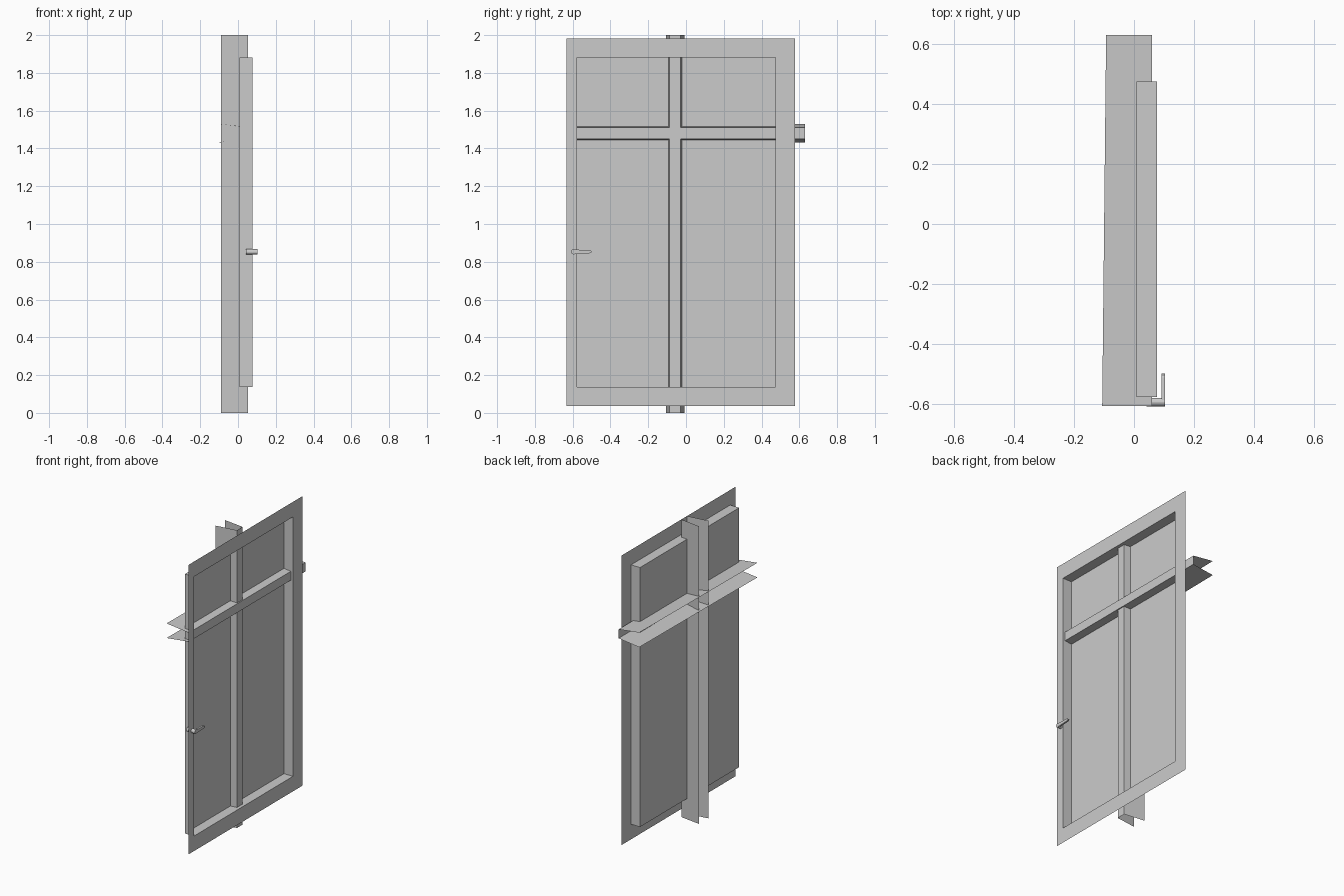
import bpy, bmesh, math
from mathutils import Matrix, Vector

if "Cube" in bpy.data.objects:
    bpy.data.objects.remove(bpy.data.objects["Cube"])


def make(name, bm):
    bmesh.ops.remove_doubles(bm, verts=bm.verts, dist=1e-5)
    bmesh.ops.recalc_face_normals(bm, faces=bm.faces)
    mesh = bpy.data.meshes.new(name)
    bm.to_mesh(mesh)
    bm.free()
    ob = bpy.data.objects.new(name, mesh)
    bpy.context.collection.objects.link(ob)
    return ob


def rect(x, y0, y1, z0, z1):
    return [Vector(p) for p in ((x, y0, z0), (x, y1, z0), (x, y1, z1), (x, y0, z1))]


def add_strip(bm, a, b, closed=True):
    # quads joining two matching outlines
    va, vb = [bm.verts.new(p) for p in a], [bm.verts.new(p) for p in b]
    n = len(a)
    for i in range(n if closed else n - 1):
        j = (i + 1) % n
        bm.faces.new((va[i], va[j], vb[j], vb[i]))
    return va, vb


FRONT, BACK = 0.076, 0.009

# flat outer frame with the recess walls and the pane at the back
bm = bmesh.new()
outer = rect(FRONT, -0.632, 0.577, 0.037, 1.982)
inner = rect(FRONT, -0.577, 0.475, 0.138, 1.881)
deep = rect(BACK, -0.577, 0.475, 0.138, 1.881)
add_strip(bm, outer, inner)
add_strip(bm, inner, deep)
make("window_frame", bm)

bm = bmesh.new()
bm.faces.new([bm.verts.new(p) for p in deep])
make("window_pane", bm)


# glazing bars: open channels whose flanges splay towards the back
def channel(name, ends, place):
    bm = bmesh.new()
    loops = []
    for t, xf, xb in ends:
        prof = ((xb, -0.049), (xf, -0.030), (xf, 0.030), (xb, 0.049))
        loops.append([Vector(place(x, w, t)) for x, w in prof])
    add_strip(bm, *loops, closed=False)
    return make(name, bm)


channel("vertical_bar", ((0.0, 0.054, -0.091), (2.0, 0.054, -0.091)),
        lambda x, w, t: (x, -0.058 + w, t))
channel("horizontal_bar", ((-0.607, 0.060, -0.106), (0.630, 0.060, -0.093)),
        lambda x, w, t: (x, t, 1.481 + w))

# handle: round spindle along x plus a flat lever with a rounded tip
bm = bmesh.new()
bmesh.ops.create_cone(bm, cap_ends=True, segments=16, radius1=0.014, radius2=0.014, depth=0.062,
                      matrix=Matrix.Translation((0.073, -0.594, 0.853)) @ Matrix.Rotation(math.pi / 2, 4, 'Y'))
make("handle_spindle", bm)

bm = bmesh.new()
side = [(-0.594, -0.012), (-0.512, -0.008), (-0.503, -0.006), (-0.498, 0.0),
        (-0.503, 0.006), (-0.512, 0.008), (-0.594, 0.012)]
va, vb = add_strip(bm, *[[Vector((x, y, 0.853 + z)) for y, z in side] for x in (0.092, 0.104)])
bm.faces.new(va)
bm.faces.new(vb)
make("handle_lever", bm)
